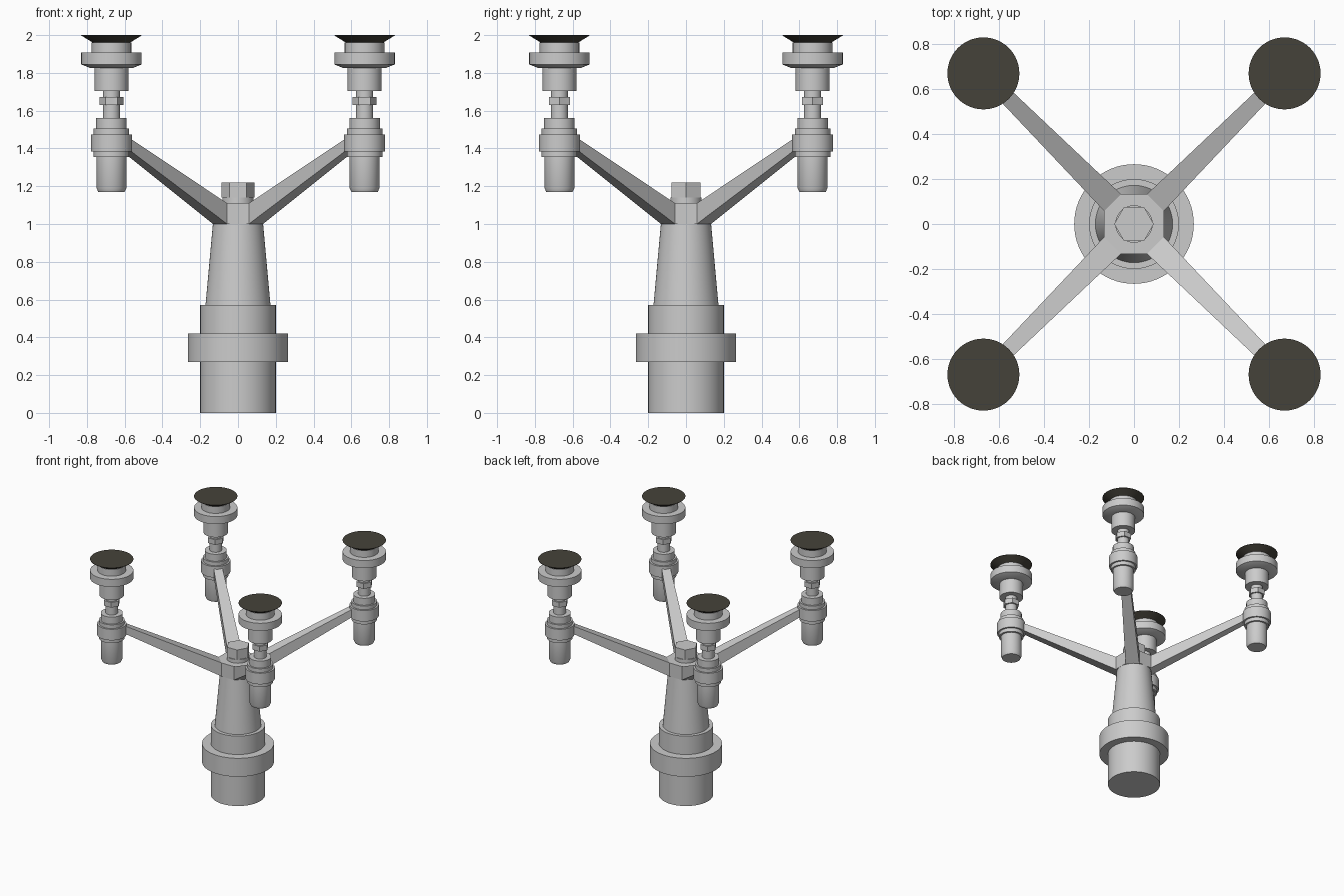
import bpy, bmesh, math

if "Cube" in bpy.data.objects:
    bpy.data.objects.remove(bpy.data.objects["Cube"])

SIDES = 64


def make_object(name, bm, mat=None, smooth=True):
    bmesh.ops.recalc_face_normals(bm, faces=bm.faces)
    me = bpy.data.meshes.new(name)
    bm.to_mesh(me)
    bm.free()
    ob = bpy.data.objects.new(name, me)
    bpy.context.collection.objects.link(ob)
    if mat:
        me.materials.append(mat)
    if smooth:
        bpy.ops.object.select_all(action='DESELECT')
        ob.select_set(True)
        bpy.context.view_layer.objects.active = ob
        bpy.ops.object.shade_smooth_by_angle(angle=math.radians(25))
    return ob


def loft(name, rings, mat=None, smooth=True):
    """Skin a list of equal-length point rings and cap both ends."""
    bm = bmesh.new()
    rows = [[bm.verts.new(p) for p in ring] for ring in rings]
    n = len(rows[0])
    for a, b in zip(rows, rows[1:]):
        for i in range(n):
            j = (i + 1) % n
            bm.faces.new((a[i], a[j], b[j], b[i]))
    bm.faces.new(rows[0][::-1])
    bm.faces.new(rows[-1])
    return make_object(name, bm, mat, smooth)


def turned(name, profile, x=0, y=0, sides=SIDES, mat=None):
    """Revolve an (r, z) profile around a vertical axis."""
    rings = []
    for r, z in profile:
        angles = [2 * math.pi * i / sides for i in range(sides)]
        rings.append([(x + r * math.cos(a), y + r * math.sin(a), z) for a in angles])
    return loft(name, rings, mat, smooth=sides > 8)


rubber = bpy.data.materials.new("dark_rubber")
rubber.diffuse_color = (0.06, 0.055, 0.042, 1)
rubber.use_nodes = True
rubber.node_tree.nodes["Principled BSDF"].inputs["Base Color"].default_value = rubber.diffuse_color

# Central post: base cylinder, flange and tapered column
turned("base_post", [(0.20, 0), (0.20, 0.27), (0.266, 0.27), (0.266, 0.42),
                     (0.20, 0.42), (0.20, 0.57), (0.172, 0.57), (0.133, 1.0)])

# Octagonal hub with wide corners that carry the arms
A, B = 0.133, 0.057
octagon = [(A, -B), (A, B), (B, A), (-B, A), (-A, B), (-A, -B), (-B, -A), (B, -A)]
loft("hub", [[(x, y, z) for x, y in octagon] for z in (1.0, 1.11)], smooth=False)

# Washer and hex nut on the hub
turned("hub_washer", [(0.083, 1.11), (0.083, 1.14)])
turned("hub_nut", [(0.088, 1.14), (0.088, 1.22)], sides=6)

# Arm stations: distance along the diagonal, half width, bottom, top
stations = [(0.134, 0.053, 1.0, 1.11), (0.88, 0.032, 1.41, 1.472)]

holder = [(0.070, 1.17), (0.079, 1.19), (0.079, 1.355), (0.094, 1.355),
          (0.094, 1.385), (0.108, 1.385), (0.108, 1.475), (0.094, 1.475),
          (0.094, 1.505), (0.081, 1.505), (0.081, 1.562)]
cup_mount = [(0.090, 1.705), (0.090, 1.825), (0.110, 1.825), (0.160, 1.845),
             (0.160, 1.907), (0.105, 1.907), (0.105, 1.962)]
cup = [(0.090, 1.955), (0.160, 1.998), (0.160, 2.0)]

# Four arms, each with a holder, threaded stem, nut and suction cup
for sx, sy, tag in ((1, -1, "front_right"), (-1, -1, "front_left"),
                    (1, 1, "back_right"), (-1, 1, "back_left")):
    ux, uy = sx * math.sqrt(0.5), sy * math.sqrt(0.5)
    rings = [[(d * ux - s * w * uy, d * uy + s * w * ux, z)
              for s, z in ((-1, lo), (1, lo), (1, hi), (-1, hi))]
             for d, w, lo, hi in stations]
    loft("arm_" + tag, rings, smooth=False)
    x, y = 0.67 * sx, 0.67 * sy
    turned("holder_" + tag, holder, x, y)
    turned("stem_" + tag, [(0.045, 1.56), (0.045, 1.71)], x, y, 32)
    turned("stem_nut_" + tag, [(0.063, 1.63), (0.063, 1.672)], x, y, 6)
    turned("cup_mount_" + tag, cup_mount, x, y)
    turned("suction_cup_" + tag, cup, x, y, mat=rubber)
